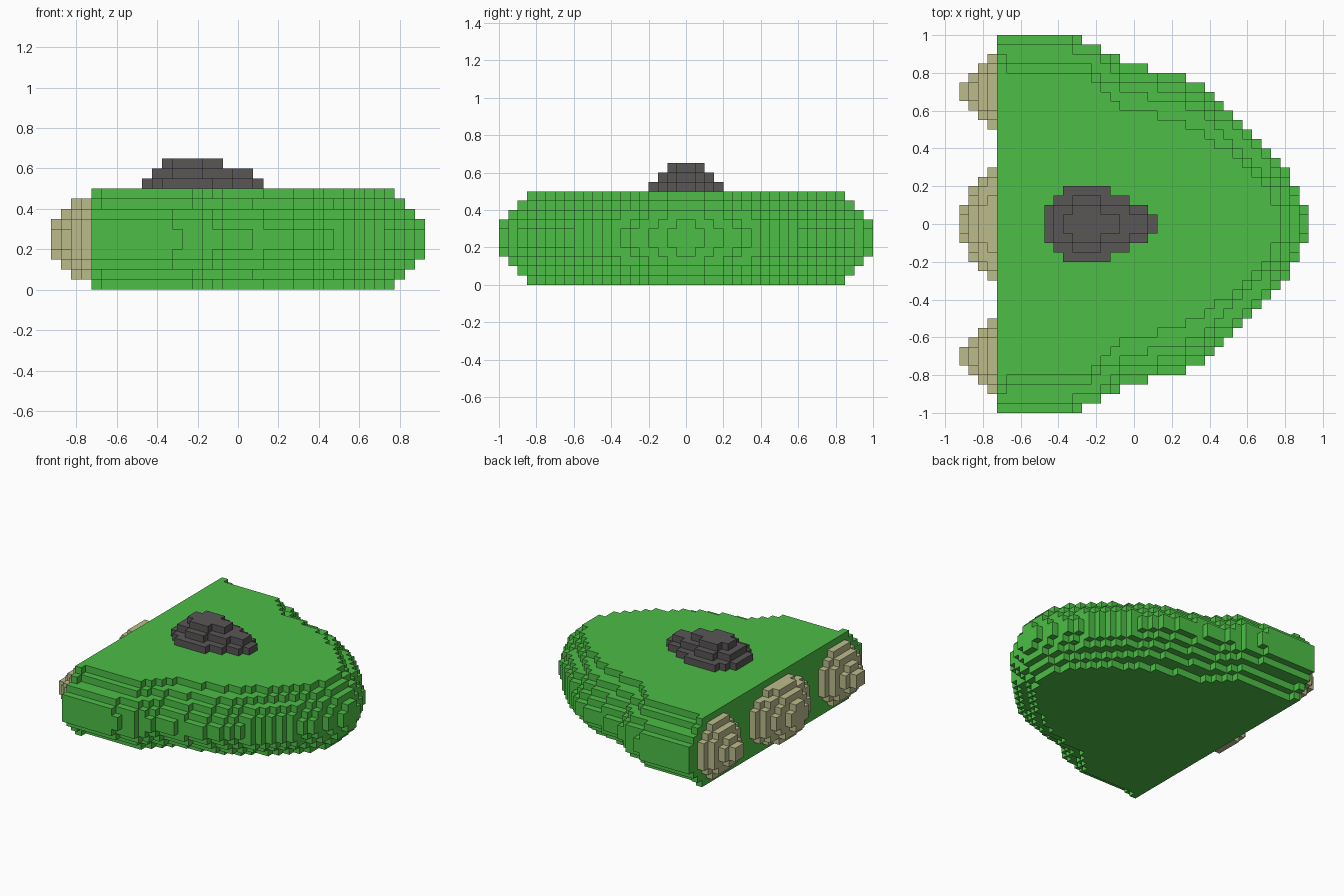
import bpy
import bmesh
from mathutils import Vector

CELL = 0.05
BACK = -0.925  # x of the rearmost cell edge

default_cube = bpy.data.objects.get("Cube")
if default_cube:
    bpy.data.objects.remove(default_cube, do_unlink=True)


def make_material(name, rgb):
    colour = (*rgb, 1.0)
    material = bpy.data.materials.new(name)
    material.use_nodes = True
    material.diffuse_color = colour
    for node in material.node_tree.nodes:
        if node.type == "BSDF_PRINCIPLED":
            node.inputs["Base Color"].default_value = colour
    return material


def block_part(name, cells, material):
    """Build the outer skin of a set of unit cells, sharing corner vertices."""
    bm = bmesh.new()
    corners = {}

    def corner(p):
        key = tuple(int(round(c)) for c in p)
        if key not in corners:
            x, y, z = key
            corners[key] = bm.verts.new((BACK + x * CELL, y * CELL, z * CELL))
        return corners[key]

    for cell in cells:
        centre = Vector(cell) + Vector((0.5, 0.5, 0.5))
        for axis in range(3):
            for sign in (-1, 1):
                normal = Vector((0, 0, 0))
                normal[axis] = sign
                if tuple(int(c) for c in Vector(cell) + normal) in cells:
                    continue
                u = Vector((0, 0, 0))
                u[(axis + 1) % 3] = 0.5
                v = normal.cross(u)
                middle = centre + normal * 0.5
                loop = (middle - u - v, middle + u - v, middle + u + v, middle - u + v)
                bm.faces.new([corner(p) for p in loop])
    bm.normal_update()
    mesh = bpy.data.meshes.new(name)
    bm.to_mesh(mesh)
    bm.free()
    mesh.materials.append(material)
    part = bpy.data.objects.new(name, mesh)
    bpy.context.collection.objects.link(part)
    return part


def expand(runs):
    """Turn (count, half width) runs into one half width per column."""
    return [half for count, half in runs for _ in range(count)]


def slab(halves, start, z):
    """Cells of one flat layer, mirrored across y."""
    return {(start + i, y, z)
            for i, half in enumerate(halves)
            for y in range(-int(half), int(half))}


green = make_material("hull green", (0.074, 0.515, 0.061))
tan = make_material("engine tan", (0.50, 0.50, 0.26))
grey = make_material("canopy grey", (0.10, 0.092, 0.092))

# Hull: the waist outline narrows to the deck outline above and below
waist = expand([(8, 20), (1, 19.6), (2, 19), (2, 18), (3, 17), (4, 16), (2, 15)])
waist += list(range(14, 5, -1)) + [4, 2]
deck = expand([(1, 17), (9, 16), (1, 15), (1, 14), (1, 13), (4, 12), (3, 11),
               (2, 10), (1, 9), (2, 8), (1, 7), (1, 6), (1, 5), (1, 4)])
deck += [2, 0, -2, -4]
hull = set()
for level, blend in enumerate((1, 2 / 3, 1 / 3, 0.12, 0)):
    halves = [max(0, round(w + (d - w) * blend)) for w, d in zip(waist, deck)]
    hull |= slab(halves, 4, level) | slab(halves, 4, 9 - level)
block_part("hull", hull, green)

# Canopy: three stepped layers on the deck
canopy_layers = [
    (9, [(1, 2), (1, 3), (5, 4), (2, 3), (2, 2), (1, 1)]),
    (10, [(2, 2), (3, 3), (3, 2), (2, 1)]),
    (11, [(1, 1), (3, 2), (2, 1)]),
]
canopy = set()
for level, (start, runs) in enumerate(canopy_layers):
    canopy |= slab(expand(runs), start, 10 + level)
block_part("canopy", canopy, grey)


# Engines: stepped oval domes on the flat back
def engine(name, centre_y, radii):
    cells = set()
    for x, (wide, tall) in enumerate(radii):
        for y in range(-wide, wide):
            for z in range(-tall, tall):
                if ((y + 0.5) / wide) ** 2 + ((z + 0.5) / tall) ** 2 <= 1:
                    cells.add((x, centre_y + y, 5 + z))
    block_part(name, cells, tan)


engine("centre_engine", 0, [(2, 2), (4, 3), (5, 4), (6, 4)])
for name, side in (("left_engine", -1), ("right_engine", 1)):
    engine(name, side * 14, [(1, 1), (2, 2), (3, 3), (4, 4)])
